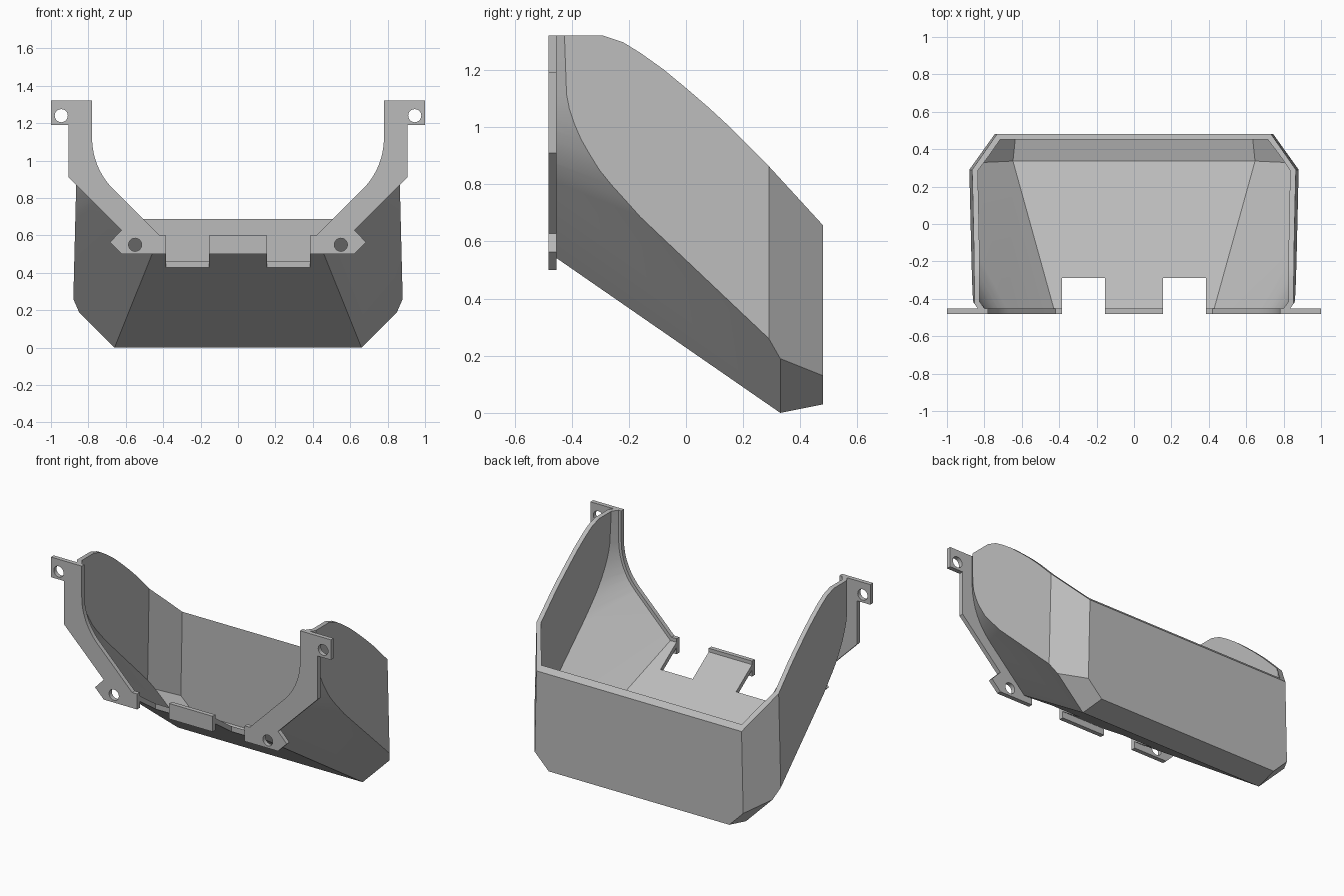
import bpy, bmesh
from math import cos, sin, pi, radians
from mathutils import Vector

if "Cube" in bpy.data.objects:
    bpy.data.objects.remove(bpy.data.objects["Cube"])

grey = bpy.data.materials.new("plain grey")
grey.use_nodes = True
colour = (0.5, 0.5, 0.5, 1)
grey.diffuse_color = colour
grey.node_tree.nodes["Principled BSDF"].inputs["Base Color"].default_value = colour


def make_object(name, bm):
    mesh = bpy.data.meshes.new(name)
    bm.to_mesh(mesh)
    bm.free()
    mesh.materials.append(grey)
    ob = bpy.data.objects.new(name, mesh)
    bpy.context.collection.objects.link(ob)
    return ob


def prism(name, points, axis, low, high):
    """Extrude a flat outline along x or y."""
    bm = bmesh.new()
    place = (lambda a, b: (low, a, b)) if axis == "x" else (lambda a, b: (a, low, b))
    face = bm.faces.new([bm.verts.new(place(a, b)) for a, b in points])
    moved = bmesh.ops.extrude_face_region(bm, geom=[face])["geom"]
    step = Vector((high - low, 0, 0) if axis == "x" else (0, high - low, 0))
    bmesh.ops.translate(bm, vec=step, verts=[v for v in moved if isinstance(v, bmesh.types.BMVert)])
    bmesh.ops.recalc_face_normals(bm, faces=bm.faces)
    return make_object(name, bm)


def box(name, x0, x1, y0, y1, z0, z1):
    return prism(name, [(x0, z0), (x1, z0), (x1, z1), (x0, z1)], "y", y0, y1)


def circle(x, z, r, n=24):
    return [(x + r * cos(2 * pi * i / n), z + r * sin(2 * pi * i / n)) for i in range(n)]


def activate(ob):
    bpy.ops.object.select_all(action="DESELECT")
    ob.select_set(True)
    bpy.context.view_layer.objects.active = ob


def modify(ob, kind, **settings):
    activate(ob)
    mod = ob.modifiers.new(kind.lower(), kind)
    for key, value in settings.items():
        setattr(mod, key, value)
    bpy.ops.object.modifier_apply(modifier=mod.name)


def cut(ob, cutter):
    cutter.hide_render = True
    modify(ob, "BOOLEAN", operation="DIFFERENCE", solver="EXACT", object=cutter)
    bpy.data.objects.remove(cutter)


def arc(cx, cz, r, n):
    """Eighth of a circle, from the sloping line up to the vertical."""
    angles = [-pi / 4 * (1 - i / n) for i in range(n + 1)]
    return [(cx + r * cos(a), cz + r * sin(a)) for a in angles]


def side_point(y, z):
    return (0.887 - 0.025 * z, y, z)


# Scoop shell: half of the outer skin, mirrored, then thickened inwards
FRONT, TOP = -0.5, 1.45
bm = bmesh.new()
vert = lambda *p: bm.verts.new(p)
floor_front, floor_back = vert(0.43, FRONT, 0.574), vert(0.66, 0.33, 0)
mid_front, mid_back = vert(0, FRONT, 0.574), vert(0, 0.33, 0)
toe_mid, toe = vert(0, 0.48, 0.03), vert(0.645, 0.48, 0.03)
back_low, back_top, back_mid = vert(0.745, 0.48, 0.13), vert(0.715, 0.48, TOP), vert(0, 0.48, TOP)
corner_low = vert(0.85, 0.33, 0.19)
corner, corner_top = vert(*side_point(0.29, 0.26)), vert(*side_point(0.29, TOP))

# Blend between the round mouth and the flat side wall
blend = [(-0.16, 0.686), (-0.21, 0.742), (-0.26, 0.797), (-0.303, 0.85), (-0.337, 0.905),
         (-0.367, 0.957), (-0.39, 1.01), (-0.408, 1.063), (-0.418, 1.115), (-0.43, TOP)]
mouth = [vert(x, FRONT, z) for x, z in arc(0.394, 1.113, 0.406, len(blend) - 2)]
mouth.append(vert(0.80, FRONT, TOP))
wall = [vert(*side_point(y, z)) for y, z in blend]

skin = [(mid_front, floor_front, floor_back, mid_back),
        (mid_back, floor_back, toe, toe_mid),
        (toe_mid, toe, back_low, back_top, back_mid),
        (floor_back, corner_low, back_low, toe),
        (corner_low, corner, corner_top, back_top, back_low),
        (floor_front, mouth[0], wall[0], corner, corner_low, floor_back),
        (*wall, corner_top, corner)]
skin += [(mouth[i], mouth[i + 1], wall[i + 1], wall[i]) for i in range(len(wall) - 1)]
faces = [bm.faces.new(f) for f in skin]
bmesh.ops.recalc_face_normals(bm, faces=faces)
faces[0].normal_update()
if faces[0].normal.z > 0:
    bmesh.ops.reverse_faces(bm, faces=faces)
shell = make_object("scoop_shell", bm)
modify(shell, "MIRROR", use_clip=True)
modify(shell, "SOLIDIFY", thickness=0.029, offset=-1, use_even_offset=True)

# Trim the curved rim, the mouth and the two floor notches
rim = [(-0.7, 1.32), (-0.29, 1.32), (-0.22, 1.297), (-0.16, 1.26), (-0.08, 1.203), (0, 1.137),
       (0.08, 1.068), (0.154, 1.0), (0.29, 0.863), (0.48, 0.656), (0.6, 0.525), (0.6, 1.8), (-0.7, 1.8)]
cut(shell, prism("rim_cutter", rim, "x", -1.2, 1.2))
cut(shell, box("mouth_cutter", -1.2, 1.2, -0.8, -0.475, -0.2, 1.8))
for s in (-1, 1):
    cut(shell, box("notch_cutter", *sorted((s * 0.155, s * 0.385)), -0.8, -0.29, 0.2, 0.9))

# Mounting flanges with ears and bolt holes
outline = [(0.385, 0.60), (0.42, 0.60)] + arc(0.394, 1.12, 0.386, 12)
outline += [(0.78, 1.32), (1, 1.32), (1, 1.19), (0.906, 1.19), (0.906, 0.91),
            (0.623, 0.628), (0.685, 0.563), (0.622, 0.50), (0.385, 0.50)]
parts = [shell]
for s, side in ((1, "left"), (-1, "right")):
    flange = prism(side + "_flange", [(s * x, z) for x, z in outline], "y", -0.481, -0.453)
    for x, z in ((0.55, 0.55), (0.945, 1.24)):
        cut(flange, prism("hole_cutter", circle(s * x, z, 0.035), "y", -0.6, -0.3))
    parts.append(flange)

# Centre tab between the notches
parts.append(box("centre_tab", -0.155, 0.155, -0.481, -0.453, 0.50, 0.60))

for ob in parts:
    activate(ob)
    bpy.ops.object.shade_smooth_by_angle(angle=radians(20))
